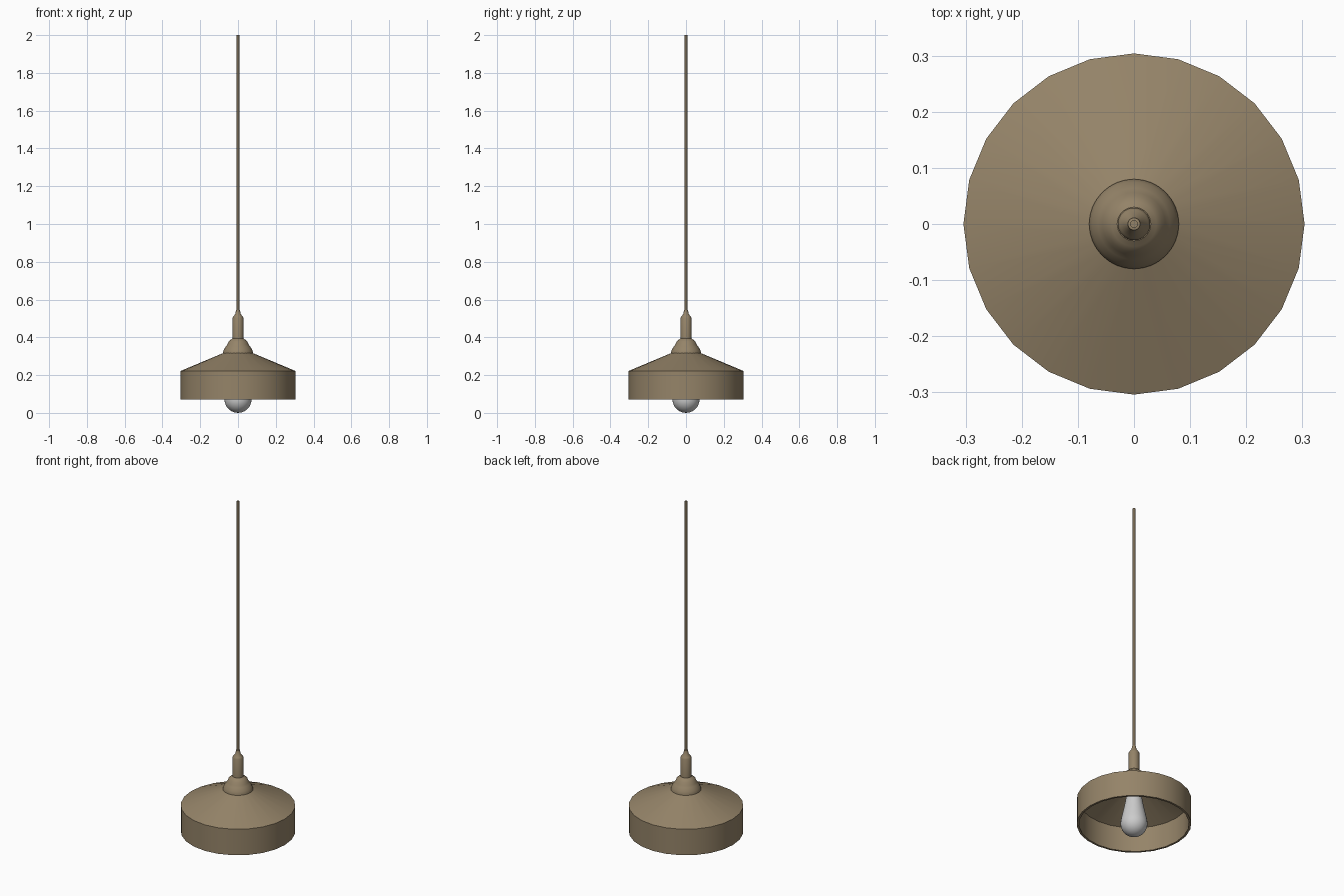
import bpy, bmesh, math

if "Cube" in bpy.data.objects:
    bpy.data.objects.remove(bpy.data.objects["Cube"])

brass = bpy.data.materials.new("bronze")
brass.diffuse_color = (0.30, 0.23, 0.14, 1)
brass.use_nodes = True
brass.node_tree.nodes["Principled BSDF"].inputs["Base Color"].default_value = brass.diffuse_color


def lathe(name, profile, sides, material=None, closed=False, angle=35):
    """Spin (radius, z) points around z; zero-radius points become poles."""
    bm = bmesh.new()
    rings = []
    for r, z in profile:
        if r == 0:
            rings.append([bm.verts.new((0, 0, z))] * sides)
        else:
            rings.append([bm.verts.new((r * math.cos(2 * math.pi * i / sides),
                                        r * math.sin(2 * math.pi * i / sides), z))
                          for i in range(sides)])
    pairs = list(zip(rings, rings[1:]))
    if closed:
        pairs.append((rings[-1], rings[0]))
    for a, b in pairs:
        for i in range(sides):
            j = (i + 1) % sides
            bm.faces.new(list(dict.fromkeys((a[i], a[j], b[j], b[i]))))
    bmesh.ops.recalc_face_normals(bm, faces=bm.faces)
    mesh = bpy.data.meshes.new(name)
    bm.to_mesh(mesh)
    bm.free()
    obj = bpy.data.objects.new(name, mesh)
    bpy.context.collection.objects.link(obj)
    if material:
        mesh.materials.append(material)
    bpy.ops.object.select_all(action='DESELECT')
    obj.select_set(True)
    bpy.context.view_layer.objects.active = obj
    bpy.ops.object.shade_smooth_by_angle(angle=math.radians(angle))
    return obj


# Hollow shade: outer skin up, inner skin back down
lathe("shade", [(0.304, 0.07), (0.304, 0.222), (0.075, 0.318),
                (0.07, 0.308), (0.292, 0.214), (0.292, 0.07)],
      24, brass, closed=True, angle=20)

# Domed cap on the shade
lathe("cap", [(0, 0.305), (0.08, 0.305), (0.08, 0.32), (0.075, 0.335),
              (0.064, 0.352), (0.056, 0.362), (0.05, 0.378), (0.04, 0.386),
              (0.03, 0.394), (0, 0.394)], 32, brass)

# Socket stem with tapered cord grip
lathe("stem", [(0, 0.385), (0.029, 0.385), (0.029, 0.502), (0.025, 0.51),
               (0.013, 0.525), (0.011, 0.545), (0, 0.547)], 32, brass)

# Hanging cord
lathe("cord", [(0, 0.54), (0.007, 0.54), (0.007, 2.0), (0, 2.0)], 12, brass)

# Pear-shaped bulb
R, cz = 0.072, 0.072
ball = [(R * math.sin(math.radians(a)), cz - R * math.cos(math.radians(a)))
        for a in range(0, 106, 15)]
lathe("bulb", ball + [(0.064, 0.12), (0.055, 0.16), (0.047, 0.20), (0.041, 0.24),
                      (0.037, 0.27), (0.036, 0.306), (0, 0.306)], 32)
